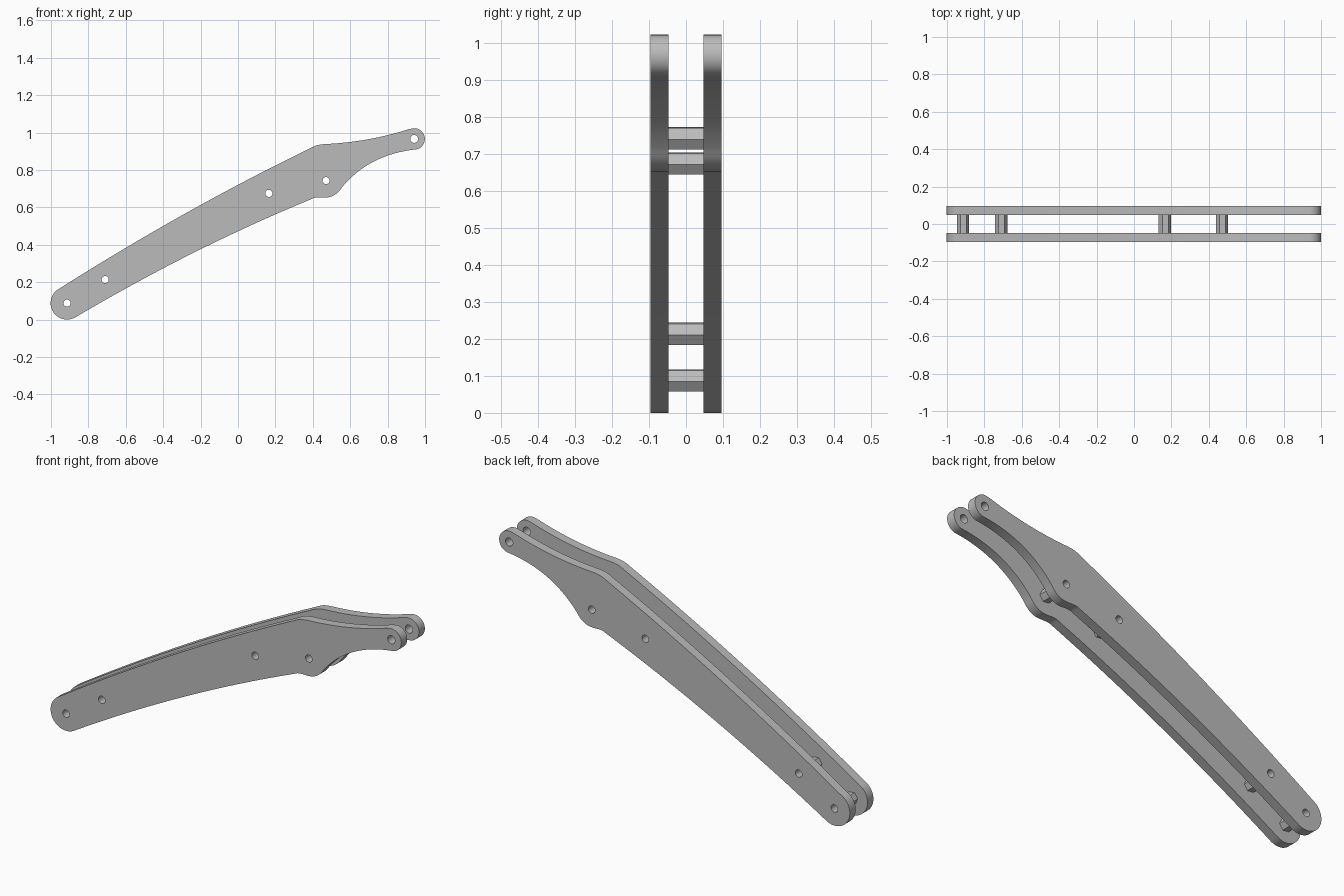
import bpy
import bmesh
from math import sin, cos, radians, pi
from mathutils import Vector, Matrix, geometry

if "Cube" in bpy.data.objects:
    bpy.data.objects.remove(bpy.data.objects["Cube"])

# Single plain metal colour
METAL = bpy.data.materials.new("plain_grey_metal")
METAL.use_nodes = True
GREY = (0.5, 0.5, 0.5, 1)
METAL.diffuse_color = GREY
METAL.node_tree.nodes["Principled BSDF"].inputs["Base Color"].default_value = GREY

PLATE_INNER, PLATE_OUTER = 0.048, 0.096
HOLE = 0.019


def sweep(center, radius, start, end, steps):
    """Points on a circle from one angle to another, in degrees."""
    angles = [radians(start + (end - start) * i / steps) for i in range(steps + 1)]
    return [Vector((center[0] + radius * cos(a), center[1] + radius * sin(a)))
            for a in angles]


def ring(center, radius, sides=32, turn=0):
    return sweep(center, radius, turn, turn + 360, sides)[:-1]


def bow(start, middle, end, steps=16):
    """Shallow curve passing through three points."""
    a, m, b = Vector(start), Vector(middle), Vector(end)
    c = 2 * m - (a + b) / 2
    return [a * (1 - t) ** 2 + c * 2 * t * (1 - t) + b * t * t
            for t in (i / steps for i in range(steps + 1))]


def extrude_profile(name, loops, y_from, y_to):
    """Solid with holes: the first loop is the outline, the others are cut out."""
    curve = bpy.data.curves.new(name, "CURVE")
    curve.dimensions = "2D"
    curve.fill_mode = "BOTH"
    curve.extrude = (y_to - y_from) / 2
    for loop in loops:
        spline = curve.splines.new("POLY")
        spline.points.add(len(loop) - 1)
        for point, p in zip(spline.points, loop):
            point.co = (p.x, p.y, 0, 1)
        spline.use_cyclic_u = True
    helper = bpy.data.objects.new(name + "_profile", curve)
    bpy.context.collection.objects.link(helper)
    mesh = bpy.data.meshes.new_from_object(
        helper.evaluated_get(bpy.context.evaluated_depsgraph_get()))
    bpy.data.objects.remove(helper)
    bpy.data.curves.remove(curve)

    # Weld caps to walls and stand the part upright
    bm = bmesh.new()
    bm.from_mesh(mesh)
    bmesh.ops.remove_doubles(bm, verts=bm.verts, dist=0.0001)
    bmesh.ops.transform(bm, verts=bm.verts, matrix=Matrix.Translation(
        (0, (y_from + y_to) / 2, 0)) @ Matrix.Rotation(pi / 2, 4, "X"))
    bmesh.ops.recalc_face_normals(bm, faces=bm.faces)
    bm.to_mesh(mesh)
    bm.free()
    mesh.name = name
    mesh.materials.clear()
    mesh.materials.append(METAL)
    obj = bpy.data.objects.new(name, mesh)
    bpy.context.collection.objects.link(obj)
    bpy.ops.object.select_all(action="DESELECT")
    obj.select_set(True)
    bpy.context.view_layer.objects.active = obj
    bpy.ops.object.shade_smooth_by_angle(angle=radians(30))
    return obj


# Arm outline, anticlockwise from the lower edge
base, tip = (-0.914, 0.088), (0.942, 0.966)
pieces = [
    bow((-0.868, 0.013), (-0.24, 0.356), (0.39, 0.643)),         # lower edge
    bow((0.40, 0.648), (0.425, 0.653), (0.46, 0.652), 6),        # heel
    bow((0.485, 0.654), (0.525, 0.672), (0.555, 0.706), 8),
    bow((0.565, 0.718), (0.72, 0.842), (0.92, 0.906)),           # neck underside
    sweep(tip, 0.057, -78, 105, 24),                             # rounded tip
    bow((0.91, 1.017), (0.69, 0.963), (0.46, 0.938)),            # neck top
    bow((0.445, 0.936), (0.42, 0.931), (0.39, 0.918), 6),        # shoulder
    bow((0.38, 0.913), (-0.286, 0.565), (-0.961, 0.162)),        # upper edge
    sweep(base, 0.088, 125, 298, 28),                            # rounded base
]
outline = [p for piece in pieces for p in piece]

# Twin side plates
bolts = [(-0.914, 0.088), (-0.71, 0.214), (0.165, 0.675), (0.471, 0.743)]
plate_loops = [outline] + [ring(b, HOLE) for b in bolts] + [ring(tip, 0.021)]
extrude_profile("front_plate", plate_loops, -PLATE_OUTER, -PLATE_INNER)
extrude_profile("back_plate", plate_loops, PLATE_INNER, PLATE_OUTER)

# Hollow hexagonal spacers between the plates
for number, bolt in enumerate(bolts, 1):
    extrude_profile(f"hex_spacer_{number}",
                    [ring(bolt, 0.033, 6, -5), ring(bolt, HOLE)],
                    -PLATE_INNER, PLATE_INNER)
